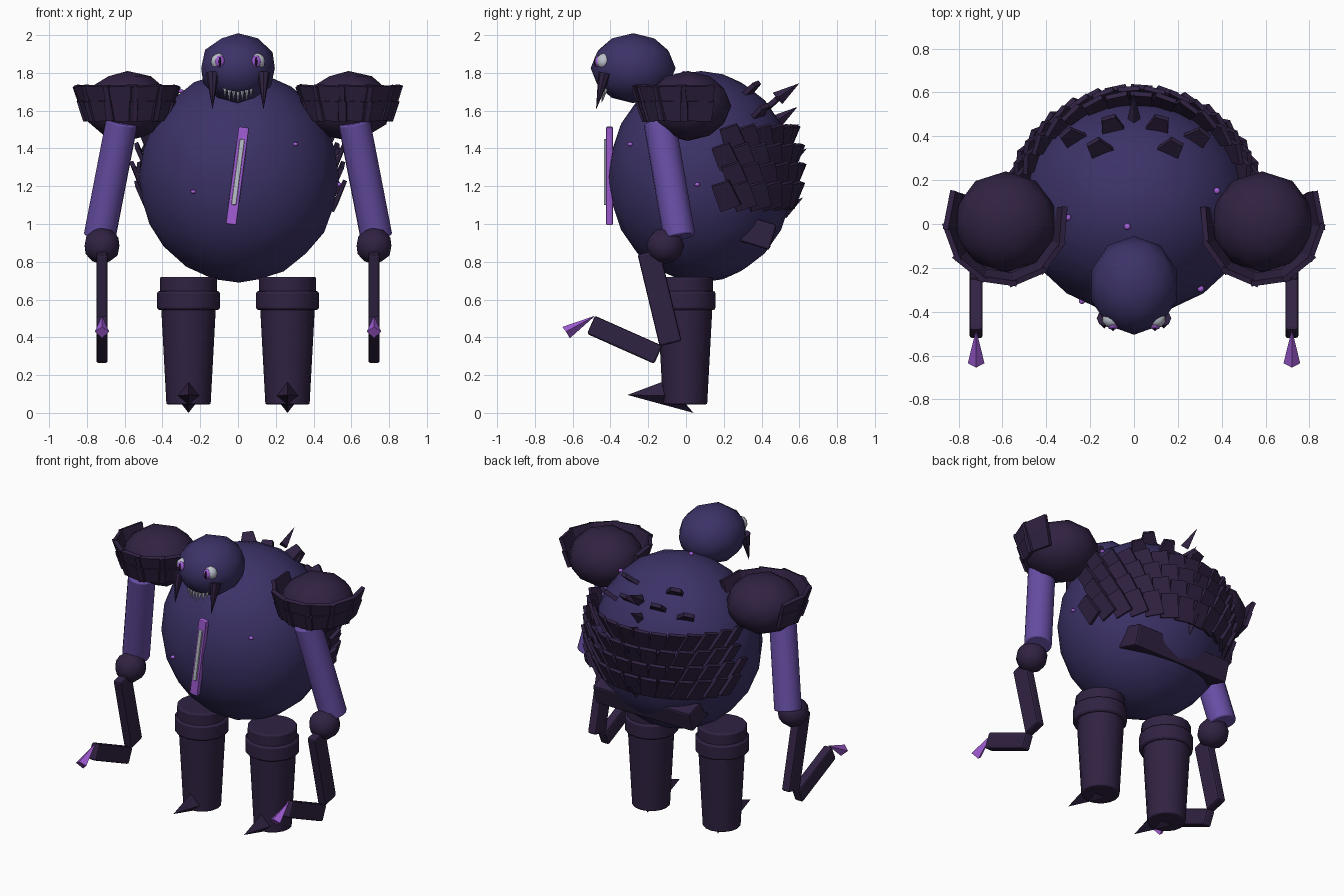
import bpy, bmesh, math, random
from mathutils import Vector, Matrix, Euler

random.seed(4)
if "Cube" in bpy.data.objects:
    bpy.data.objects.remove(bpy.data.objects["Cube"])


def material(name, rgb):
    m = bpy.data.materials.new(name)
    m.use_nodes = True
    m.diffuse_color = (*rgb, 1)
    m.node_tree.nodes["Principled BSDF"].inputs["Base Color"].default_value = (*rgb, 1)
    return m


INDIGO = material("indigo hide", (0.045, 0.032, 0.135))
DARK = material("dark plate", (0.03, 0.016, 0.055))
VIOLET = material("violet arm", (0.135, 0.075, 0.37))
GLOW = material("bright purple", (0.36, 0.11, 0.68))
BONE = material("pale grey", (0.5, 0.53, 0.6))
BLACK = material("black violet", (0.012, 0.006, 0.025))


def finish(name, bm, mat, matrix=None, smooth=False, bevel=0):
    if matrix:
        bm.transform(matrix)
    bmesh.ops.recalc_face_normals(bm, faces=bm.faces)
    me = bpy.data.meshes.new(name)
    bm.to_mesh(me)
    bm.free()
    me.materials.append(mat)
    ob = bpy.data.objects.new(name, me)
    bpy.context.collection.objects.link(ob)
    if bevel:
        mod = ob.modifiers.new("soft edges", "BEVEL")
        mod.width = bevel
        mod.segments = 2
    if smooth:
        bpy.ops.object.select_all(action="DESELECT")
        ob.select_set(True)
        bpy.context.view_layer.objects.active = ob
        bpy.ops.object.shade_smooth_by_angle(angle=math.radians(40))
    return ob


def ball(name, centre, radii, mat, sub=2, smooth=True):
    bm = bmesh.new()
    bmesh.ops.create_icosphere(bm, subdivisions=sub, radius=1)
    return finish(name, bm, mat, Matrix.LocRotScale(Vector(centre), None, Vector(radii)), smooth)


def rod(name, a, b, r1, r2, mat, sides=16, smooth=True, bevel=0):
    a, b = Vector(a), Vector(b)
    bm = bmesh.new()
    bmesh.ops.create_cone(bm, cap_ends=True, segments=sides, radius1=r1, radius2=r2,
                          depth=(b - a).length)
    rot = (b - a).to_track_quat("Z", "Y")
    return finish(name, bm, mat, Matrix.LocRotScale((a + b) / 2, rot, None), smooth, bevel)


def box(name, centre, size, rot, mat, bevel=0, taper=1.0):
    bm = bmesh.new()
    bmesh.ops.create_cube(bm, size=1)
    for v in bm.verts:
        if v.co.z > 0:
            v.co.x *= taper
    return finish(name, bm, mat, Matrix.LocRotScale(Vector(centre), rot, Vector(size)), False, bevel)


def spike(name, tip, ring, mat):
    bm = bmesh.new()
    apex = bm.verts.new(tip)
    base = [bm.verts.new(p) for p in ring]
    bm.faces.new(base)
    for i, v in enumerate(base):
        bm.faces.new((v, base[(i + 1) % len(base)], apex))
    return finish(name, bm, mat)


# Body and head
C, R = Vector((0.005, 0.08, 1.25)), Vector((0.53, 0.49, 0.56))
ball("body", C, R, INDIGO, 3)
ball("head", (0, -0.28, 1.825), (0.205, 0.225, 0.185), INDIGO)


def on_body(az, z, out=0.0):
    k = math.sqrt(max(0, 1 - ((z - C.z) / R.z) ** 2))
    return Vector((C.x + (R.x * k + out) * math.cos(az), C.y + (R.y * k + out) * math.sin(az), z))


# Chest scar
lean = Euler((0, math.radians(7.5), 0))
box("chest_scar", (-0.003, -0.405, 1.255), (0.056, 0.035, 0.52), lean, GLOW, 0.006)
box("chest_scar_core", (0, -0.42, 1.275), (0.026, 0.03, 0.35), lean, BONE, 0.005)

# Glowing warts
for p in ((0.3, -0.29, 1.42), (-0.24, -0.355, 1.17), (0.37, 0.15, 1.63), (-0.3, 0.03, 1.7),
          (-0.03, -0.01, 1.79), (0.52, 0.06, 1.21)):
    d = Vector(p) - C
    d /= Vector((d.x / R.x, d.y / R.y, d.z / R.z)).length
    ball("wart", C + d, (0.015, 0.015, 0.011), GLOW)

# Teeth along a smile
for i in range(7):
    x = (i - 3) * 0.023
    z = 1.685 + x * x * 4
    y = -0.435 + x * x * 3
    rod("tooth", (x, y, z + 0.015), (x, y - 0.012, z - 0.03 - 0.012 * (i % 2)), 0.011, 0.001, BONE, 6, False)

for s in (-1, 1):
    # Eyes and fangs
    ball("eye", (s * 0.1, -0.435, 1.86), (0.045, 0.04, 0.045), BONE)
    ball("iris", (s * 0.096, -0.462, 1.86), (0.027, 0.021, 0.033), GLOW)
    ball("pupil", (s * 0.096, -0.478, 1.86), (0.007, 0.01, 0.026), BLACK)
    rod("fang", (s * 0.135, -0.43, 1.8), (s * 0.135, -0.475, 1.61), 0.035, 0.001, DARK, 8, False)

    # Shoulder with two rows of flared plates
    sc = Vector((s * 0.585, 0.01, 1.625))
    ball("shoulder", sc, (0.235, 0.23, 0.185), DARK)
    for row, (z, rad, h) in enumerate(((1.675, 0.255, 0.12), (1.6, 0.235, 0.11))):
        for i in range(7):
            az = math.radians(-90 + (i - 3) * 31 + s * 8)
            pos = sc + Vector((math.cos(az) * rad * 0.96, math.sin(az) * rad, 0))
            pos.z = z
            rot = Euler((math.radians(-18), 0, az + math.pi / 2))
            rot = Euler((math.radians(18), random.uniform(-0.06, 0.06), az + math.pi / 2))
            box("shoulder_plate", pos, (0.165, 0.025, h), rot, DARK, 0, 1.1)

    # Arm
    rod("upper_arm", (s * 0.615, -0.14, 1.54), (s * 0.733, -0.035, 0.93), 0.085, 0.085, VIOLET, 16, True, 0.008)
    ball("elbow", (s * 0.72, -0.11, 0.885), (0.097, 0.1, 0.097), DARK)
    box("forearm", (s * 0.72, -0.14, 0.61), (0.06, 0.12, 0.5), Euler((math.radians(13.5), 0, 0)), DARK, 0.012)
    box("hand", (s * 0.72, -0.325, 0.387), (0.06, 0.105, 0.39), Euler((math.radians(66), 0, 0)), DARK, 0.012)
    x = s * 0.72
    spike("hand_claw", (x, -0.48, 0.515),
          ((x - 0.038, -0.635, 0.43), (x, -0.655, 0.455), (x + 0.038, -0.635, 0.43), (x, -0.615, 0.395)), GLOW)

    # Leg with cuff and toe claw
    x = s * 0.262
    rod("leg", (x, -0.005, 0.045), (x, -0.005, 0.6), 0.117, 0.147, DARK, 16, True, 0.008)
    rod("knee_cuff", (x, -0.01, 0.545), (x, -0.01, 0.645), 0.166, 0.166, DARK, 16, True, 0.012)
    rod("thigh", (x, -0.01, 0.62), (x, -0.01, 0.72), 0.152, 0.152, DARK, 16, True, 0.01)
    spike("toe_claw", (x, -0.31, 0.095),
          ((x, -0.11, 0.17), (x - 0.07, -0.06, 0.09), (x, 0.04, 0.0), (x + 0.07, -0.06, 0.09)), DARK)

# Overlapping plates around the back
for row in range(4):
    z = 1.15 + row * 0.1
    n = 14
    for i in range(n):
        t = (i + 0.5 * (row % 2) + 0.25) / n
        az = math.radians(12 + 156 * t)
        side = math.cos(az)
        rot = Matrix.Rotation(az - math.pi / 2 - side * 0.45, 3, "Z") @ Euler((math.radians(-24), side * 0.35, 0)).to_matrix()
        box("back_plate", on_body(az, z, 0.025), (0.115, 0.022, 0.15), rot.to_quaternion(), DARK, 0, 0.85)

# Loose upper back shards
for az, z in ((50, 1.58), (75, 1.62), (105, 1.62), (130, 1.58), (60, 1.7), (120, 1.7)):
    a = math.radians(az)
    rot = Euler((math.radians(-50), math.cos(a) * 0.4, a - math.pi / 2))
    box("back_shard", on_body(a, z), (0.13, 0.025, 0.14), rot, DARK, 0, 0.5)

# Spine spikes
for y, z in ((0.6, 1.745), (0.59, 1.62), (0.6, 1.53), (0.64, 1.4), (0.61, 1.25), (0.62, 1.14)):
    spike("spine_spike", (0, y, z),
          ((-0.03, y - 0.12, z - 0.08), (0, y - 0.09, z - 0.11), (0.03, y - 0.12, z - 0.08), (0, y - 0.14, z - 0.05)), DARK)

# Lower back bar
box("tail_bar", (0, 0.375, 0.955), (0.72, 0.18, 0.14), Euler((math.radians(-17), 0, 0)), DARK, 0.012)
